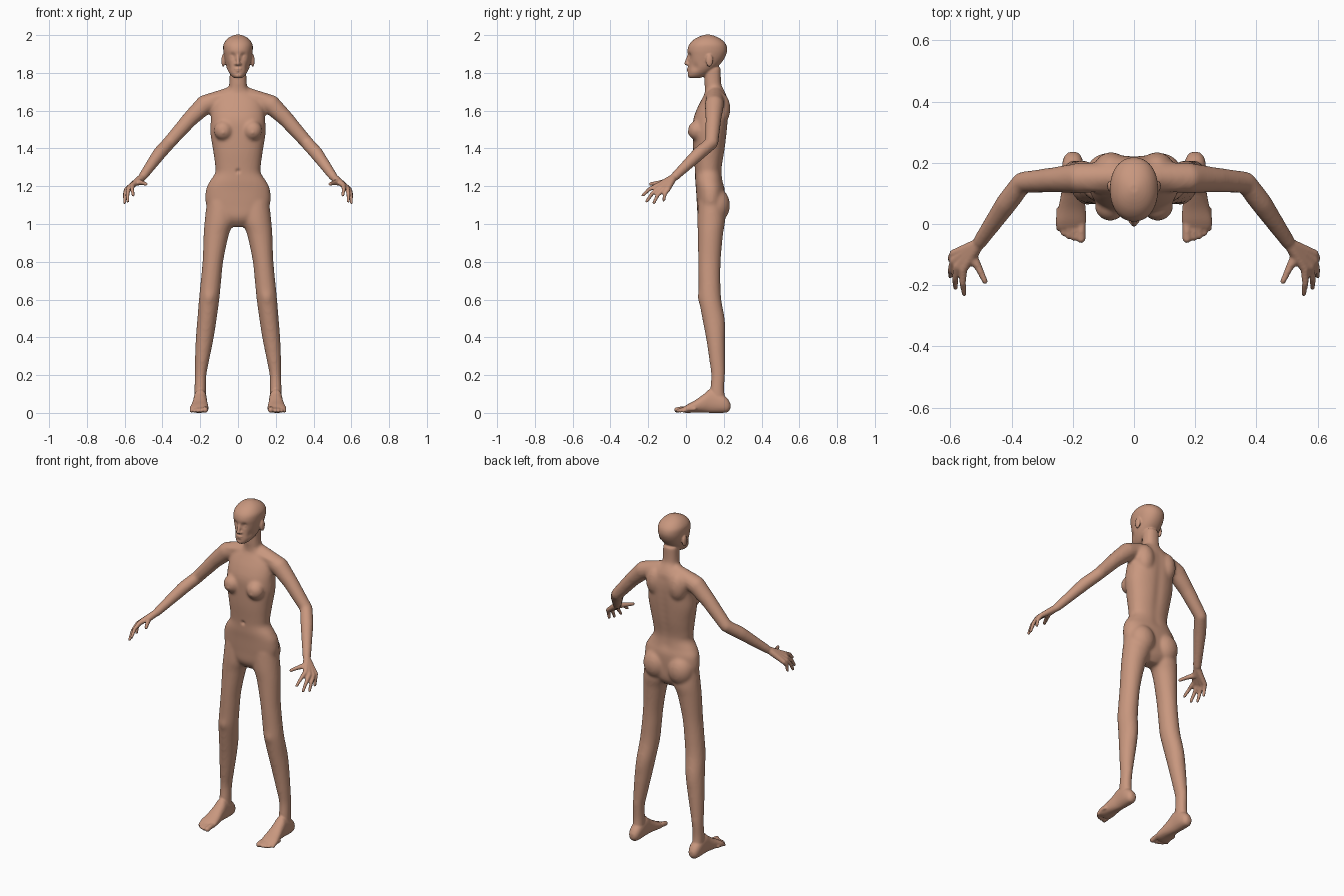
import bpy, bmesh, math
from mathutils import Vector, Matrix

cube = bpy.data.objects.get("Cube")
if cube:
    bpy.data.objects.remove(cube, do_unlink=True)


def blend(a, b, c, d, t):
    """Catmull-Rom blend of four rows of numbers."""
    return [0.5 * (2 * q + (r - p) * t + (2 * p - 5 * q + 4 * r - s) * t * t
                   + (3 * q - p - 3 * r + s) * t ** 3) for p, q, r, s in zip(a, b, c, d)]


def loft(bm, rows, along="z", power=1.0, sides=40, steps=5):
    """Closed loft. Row: position on axis, centre x, low side, high side, half width."""
    n, fine = len(rows), []
    for i in range(n - 1):
        quad = [rows[min(max(i + k, 0), n - 1)] for k in (-1, 0, 1, 2)]
        fine += [blend(*quad, s / steps) for s in range(steps)]
    fine.append(rows[-1])
    rings = []
    for pos, cx, low, high, width in fine:
        ring = []
        for k in range(sides):
            c, s = math.cos(math.tau * k / sides), math.sin(math.tau * k / sides)
            x = cx + width * math.copysign(abs(c) ** power, c)
            v = (low + high) / 2 + (high - low) / 2 * math.copysign(abs(s) ** power, s)
            ring.append(bm.verts.new((x, v, pos) if along == "z" else (x, pos, v)))
        rings.append(ring)
    for a, b in zip(rings, rings[1:]):
        for k in range(sides):
            j = (k + 1) % sides
            bm.faces.new((a[k], a[j], b[j], b[k]))
    bm.faces.new(rings[0][::-1])
    bm.faces.new(rings[-1])


def ball(bm, centre, radii):
    m = Matrix.Translation(centre) @ Matrix.Diagonal((*radii, 1))
    bmesh.ops.create_uvsphere(bm, u_segments=24, v_segments=16, radius=1, matrix=m)


def limb(bm, *joints):
    """Chain of tapered capsules. Joint: x, y, z, radius."""
    for j in joints:
        ball(bm, j[:3], [j[3]] * 3)
    for a, b in zip(joints, joints[1:]):
        p, q = Vector(a[:3]), Vector(b[:3])
        m = Matrix.Translation((p + q) / 2) @ (q - p).to_track_quat("Z", "Y").to_matrix().to_4x4()
        bmesh.ops.create_cone(bm, cap_ends=True, segments=24, radius1=a[3], radius2=b[3],
                              depth=(q - p).length, matrix=m)


def mirror(bm, geom):
    new = bmesh.ops.duplicate(bm, geom=geom)["geom"]
    bmesh.ops.scale(bm, vec=(-1, 1, 1), verts=[g for g in new if isinstance(g, bmesh.types.BMVert)])
    bmesh.ops.reverse_faces(bm, faces=[g for g in new if isinstance(g, bmesh.types.BMFace)])


def fuse(bm, voxel, rounds):
    """Weld overlapping shells into one smooth skin and return its mesh."""
    me = bpy.data.meshes.new("skin_work")
    bmesh.ops.recalc_face_normals(bm, faces=bm.faces)
    bm.to_mesh(me)
    bm.free()
    ob = bpy.data.objects.new("skin_work", me)
    bpy.context.collection.objects.link(ob)
    rem = ob.modifiers.new("weld", "REMESH")
    rem.mode, rem.voxel_size = "VOXEL", voxel
    smo = ob.modifiers.new("soften", "SMOOTH")
    smo.factor, smo.iterations = 0.5, rounds
    deps = bpy.context.evaluated_depsgraph_get()
    out = bpy.data.meshes.new_from_object(ob.evaluated_get(deps))
    bpy.data.objects.remove(ob, do_unlink=True)
    bpy.data.meshes.remove(me)
    return out


# ---- Large forms: one side first, then mirrored
bm = bmesh.new()
# leg
loft(bm, [(.05, .2, .12, .215, .032), (.12, .2, .127, .203, .031), (.2, .198, .133, .207, .031),
          (.28, .19, .123, .207, .038), (.39, .177, .107, .207, .047), (.49, .165, .088, .206, .051),
          (.6, .153, .069, .187, .054), (.7, .143, .066, .182, .054), (.81, .132, .064, .184, .055),
          (.945, .115, .063, .196, .067), (1.02, .098, .06, .207, .078), (1.12, .09, .065, .2, .075)])
# buttock, breast, shoulder blade
ball(bm, (.082, .163, 1.1), (.077, .07, .09))
ball(bm, (.078, .057, 1.495), (.05, .047, .052))
ball(bm, (.075, .185, 1.61), (.055, .05, .085))
# shoulder slope, collar bone and arm
limb(bm, (.05, .155, 1.68, .043), (.175, .15, 1.632, .051), (.255, .145, 1.555, .042),
     (.365, .136, 1.43, .035), (.415, .07, 1.375, .036), (.505, -.06, 1.25, .024))
limb(bm, (.015, .115, 1.69, .013), (.15, .125, 1.665, .018))
mirror(bm, bm.verts[:] + bm.edges[:] + bm.faces[:])
# torso and neck
loft(bm, [(.985, 0, .1, .17, .05), (1.03, 0, .065, .2, .12), (1.1, 0, .058, .205, .168),
          (1.18, 0, .053, .205, .17), (1.225, 0, .049, .195, .15), (1.27, 0, .048, .19, .121),
          (1.31, 0, .045, .192, .121), (1.39, 0, .038, .206, .132), (1.48, 0, .036, .217, .146),
          (1.55, 0, .038, .223, .144), (1.61, 0, .058, .225, .14), (1.66, 0, .083, .22, .125),
          (1.69, 0, .098, .21, .085), (1.715, 0, .1, .198, .053), (1.745, 0, .098, .186, .046),
          (1.83, 0, .096, .185, .044)], power=.88)
large = fuse(bm, .009, 6)

# ---- Fine forms
bm = bmesh.new()
# hand
wrist = (.51, -.067, 1.245)
fingers = [((.558, -.148, 1.205), (.555, -.229, 1.152)), ((.577, -.14, 1.192), (.584, -.208, 1.12)),
           ((.589, -.12, 1.183), (.6, -.17, 1.112)), ((.59, -.097, 1.182), (.6, -.118, 1.125))]
for base, tip in fingers:
    mid = (Vector(base) + Vector(tip)) / 2 + Vector((.004, -.004, .007))
    limb(bm, (*wrist, .02), (*base, .0135), (*mid, .0105), (*tip, .008))
limb(bm, (*wrist, .019), (.53, -.105, 1.222, .018), (.507, -.145, 1.218, .012), (.487, -.188, 1.212, .009))
# foot
loft(bm, [(.235, .2, .022, .05, .014), (.22, .2, .004, .075, .028), (.19, .2, 0, .1, .035),
          (.13, .2, 0, .125, .035), (.095, .201, .002, .1, .038), (.05, .203, .002, .068, .045),
          (.01, .206, 0, .046, .05), (-.015, .207, .002, .03, .045)], along="y", power=.9)
for x, tip, r in [(.173, -.048, .0145), (.196, -.045, .0105), (.214, -.04, .01),
                  (.231, -.03, .0095), (.246, -.014, .009)]:
    limb(bm, (x, tip + .06, .022, r), (x, tip + .025, .02, r), (x, tip, r + .001, r))
# ear and nostril
ball(bm, (.078, .124, 1.865), (.01, .019, .034))
ball(bm, (.011, .011, 1.846), (.008, .009, .007))
mirror(bm, bm.verts[:] + bm.edges[:] + bm.faces[:])
# head
loft(bm, [(1.772, 0, .02, .07, .018), (1.783, 0, .009, .1, .034), (1.805, 0, .009, .135, .05),
          (1.83, 0, .012, .165, .061), (1.86, 0, .014, .192, .068), (1.89, 0, .011, .21, .074),
          (1.92, 0, .008, .218, .078), (1.95, 0, .017, .212, .077), (1.975, 0, .04, .19, .062),
          (1.992, 0, .07, .16, .04), (2.002, 0, .1, .13, .014)], power=.92)
# nose and lips
limb(bm, (0, .014, 1.893, .007), (0, .001, 1.85, .0105))
ball(bm, (0, .013, 1.822), (.021, .009, .005))
ball(bm, (0, .014, 1.811), (.018, .009, .006))
bm.from_mesh(large)
bpy.data.meshes.remove(large)
skin = fuse(bm, .0055, 2)

# ---- Sculpted dents and bumps: centre, radius, push
strokes = [((.031, .012, 1.888), .016, (0, .012, 0)),       # eye socket
           ((.031, .022, 1.886), .008, (0, -.005, 0)),      # eyelid
           ((.056, .045, 1.83), .022, (-.006, .003, 0)),    # cheek hollow
           ((.153, .07, .61), .03, (0, -.005, 0)),          # kneecap
           ((.078, .01, 1.482), .009, (0, -.004, 0)),       # nipple
           ((0, .008, 1.798), .008, (0, .004, 0)),          # chin crease
           ((0, .048, 1.28), .011, (0, .009, 0))]           # navel
strokes += [((0, .21, 1.24 + .04 * i), .028, (0, -.004, 0)) for i in range(11)]  # spine
strokes += [((-c[0], *c[1:]), r, (-p[0], *p[1:])) for c, r, p in strokes if c[0] > 0]
strokes = [(Vector(c), r, Vector(p)) for c, r, p in strokes]
for v in skin.vertices:
    start = v.co.copy()
    for c, r, push in strokes:
        if abs(start.z - c.z) < 2.5 * r:
            d = (start - c).length / r
            if d < 2.5:
                v.co += push * math.exp(-d * d)
    v.co.z = max(v.co.z, 0)

# ---- Body object and colour
mat = bpy.data.materials.new("warm_skin")
mat.use_nodes = True
tone = (.58, .31, .21, 1)
mat.diffuse_color = tone
mat.node_tree.nodes["Principled BSDF"].inputs["Base Color"].default_value = tone
skin.materials.clear()
skin.materials.append(mat)
skin.name = "body"
for p in skin.polygons:
    p.use_smooth = True
    p.material_index = 0
body = bpy.data.objects.new("body", skin)
bpy.context.collection.objects.link(body)
